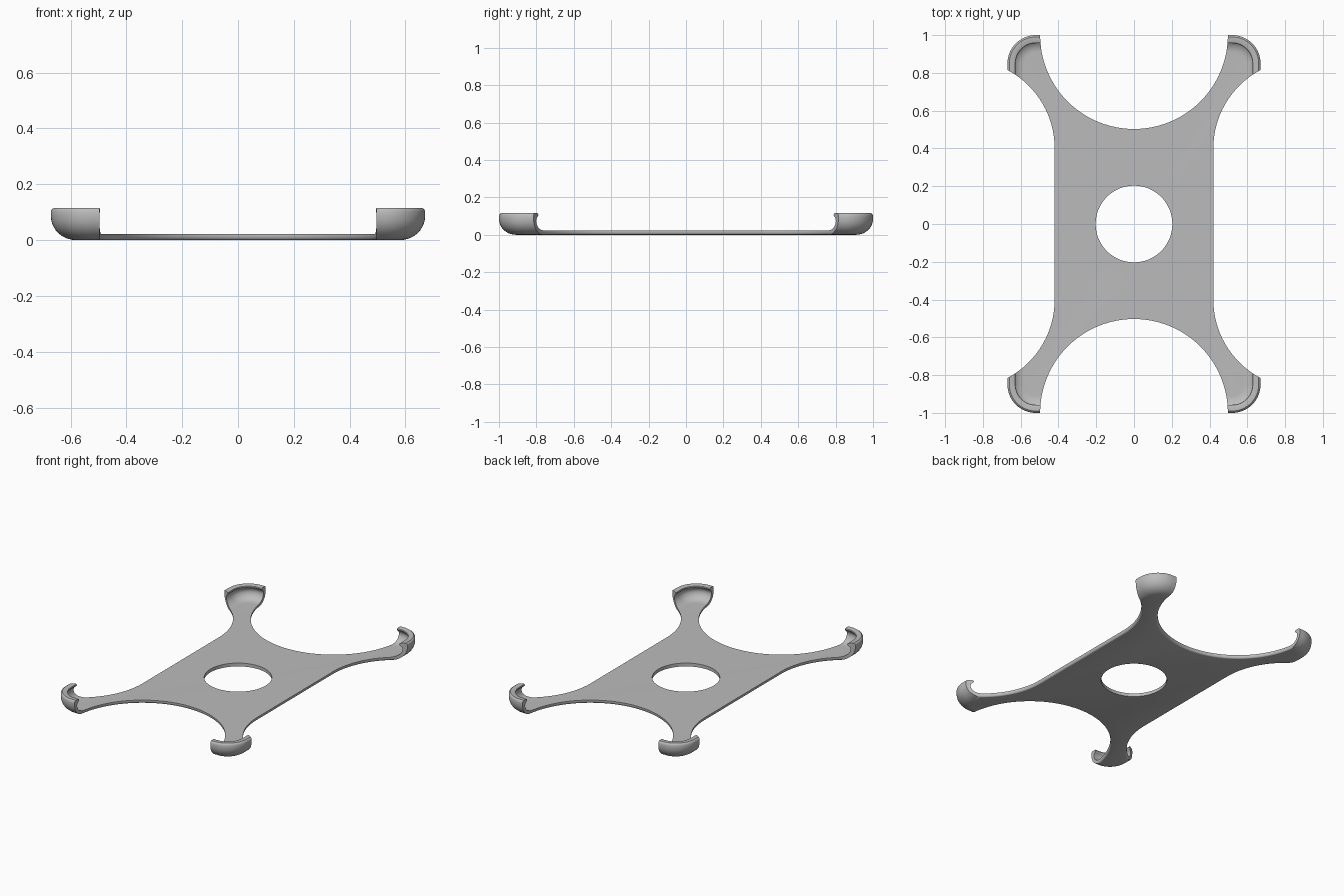
import bpy, bmesh, math

HALF_X, HALF_Y, CORNER = 0.67, 1.0, 0.15
FLOOR, TOP = 0.022, 0.115

cube = bpy.data.objects.get("Cube")
if cube:
    bpy.data.objects.remove(cube, do_unlink=True)

grey = bpy.data.materials.new("grey plastic")
grey.use_nodes = True
grey.diffuse_color = (0.5, 0.5, 0.5, 1)
grey.node_tree.nodes["Principled BSDF"].inputs["Base Color"].default_value = (0.5, 0.5, 0.5, 1)


def slot(cx, cy, r, dx, dy, steps):
    """Rounded rectangle outline: corner centres at cx +- dx, cy +- dy."""
    pts = []
    for q, (sx, sy) in enumerate(((1, 1), (-1, 1), (-1, -1), (1, -1))):
        for i in range(steps + 1):
            a = (q + i / steps) * math.pi / 2
            pts.append((cx + sx * dx + r * math.cos(a), cy + sy * dy + r * math.sin(a)))
    return pts


def loft(name, layers):
    """Closed solid through a list of (outline, height) layers."""
    bm = bmesh.new()
    rings = [[bm.verts.new((x, y, z)) for x, y in pts] for pts, z in layers]
    n = len(rings[0])
    for a, b in zip(rings, rings[1:]):
        for i in range(n):
            j = (i + 1) % n
            bm.faces.new((a[i], a[j], b[j], b[i]))
    bm.faces.new(rings[0][::-1])
    bm.faces.new(rings[-1])
    bmesh.ops.remove_doubles(bm, verts=bm.verts, dist=1e-5)
    bmesh.ops.recalc_face_normals(bm, faces=bm.faces)
    mesh = bpy.data.meshes.new(name)
    bm.to_mesh(mesh)
    bm.free()
    mesh.materials.append(grey)
    ob = bpy.data.objects.new(name, mesh)
    bpy.context.collection.objects.link(ob)
    return ob


def quarter(r_in, z_low, z_high, d_wall, steps=10):
    """Bowl curve from the floor to the wall, as (inset, height)."""
    arc = [i / steps * math.pi / 2 for i in range(steps + 1)]
    return [(d_wall + r_in * (1 - math.sin(a)), z_high - (z_high - z_low) * math.cos(a)) for a in arc]


# Wall section: outer bowl, rounded lip that hooks inward, undercut inner bowl
outer = quarter(0.09, 0, 0.085, 0)
lip = [(0, 0.103), (0.003, 0.11), (0.01, TOP), (0.034, TOP), (0.041, 0.112),
       (0.043, 0.106), (0.041, 0.1), (0.034, 0.094), (0.028, 0.088)]
inner = quarter(0.065, FLOOR, 0.075, 0.025)[::-1]
section = outer + lip + inner
holder = loft("corner_grip_holder", [
    (slot(0, 0, CORNER - d, HALF_X - CORNER, HALF_Y - CORNER, 16), z) for d, z in section])

# Cutters flare at the bottom so the plate edges are rounded underneath
flare = [(0.011 * (1 - math.sin(i * math.pi / 10)), 0.016 * (1 - math.cos(i * math.pi / 10)))
         for i in range(6)]
flare = [(0.011, -0.1)] + flare + [(0, 0.3)]
straight = [(0, -0.1), (0, 0.3)]


def cut(cx, cy, r, dy, rim):
    cutter = loft("cutter", [(slot(cx, cy, r + e, 0, dy, 24), z) for e, z in rim])
    cutter.hide_render = True
    mod = holder.modifiers.new("cut", "BOOLEAN")
    mod.operation, mod.solver, mod.object = "DIFFERENCE", "EXACT", cutter
    bpy.context.view_layer.objects.active = holder
    bpy.ops.object.modifier_apply(modifier=mod.name)
    bpy.data.objects.remove(cutter, do_unlink=True)


# Central hole, end arches and long side recesses
cut(0, 0, 0.203, 0, straight)
for s in (1, -1):
    cut(0, s * HALF_Y, 0.497, 0, flare)
    cut(s * 0.89, 0, 0.47, 0.4, flare)

bpy.ops.object.select_all(action="DESELECT")
holder.select_set(True)
bpy.context.view_layer.objects.active = holder
bpy.ops.object.shade_smooth_by_angle(angle=math.radians(35))
